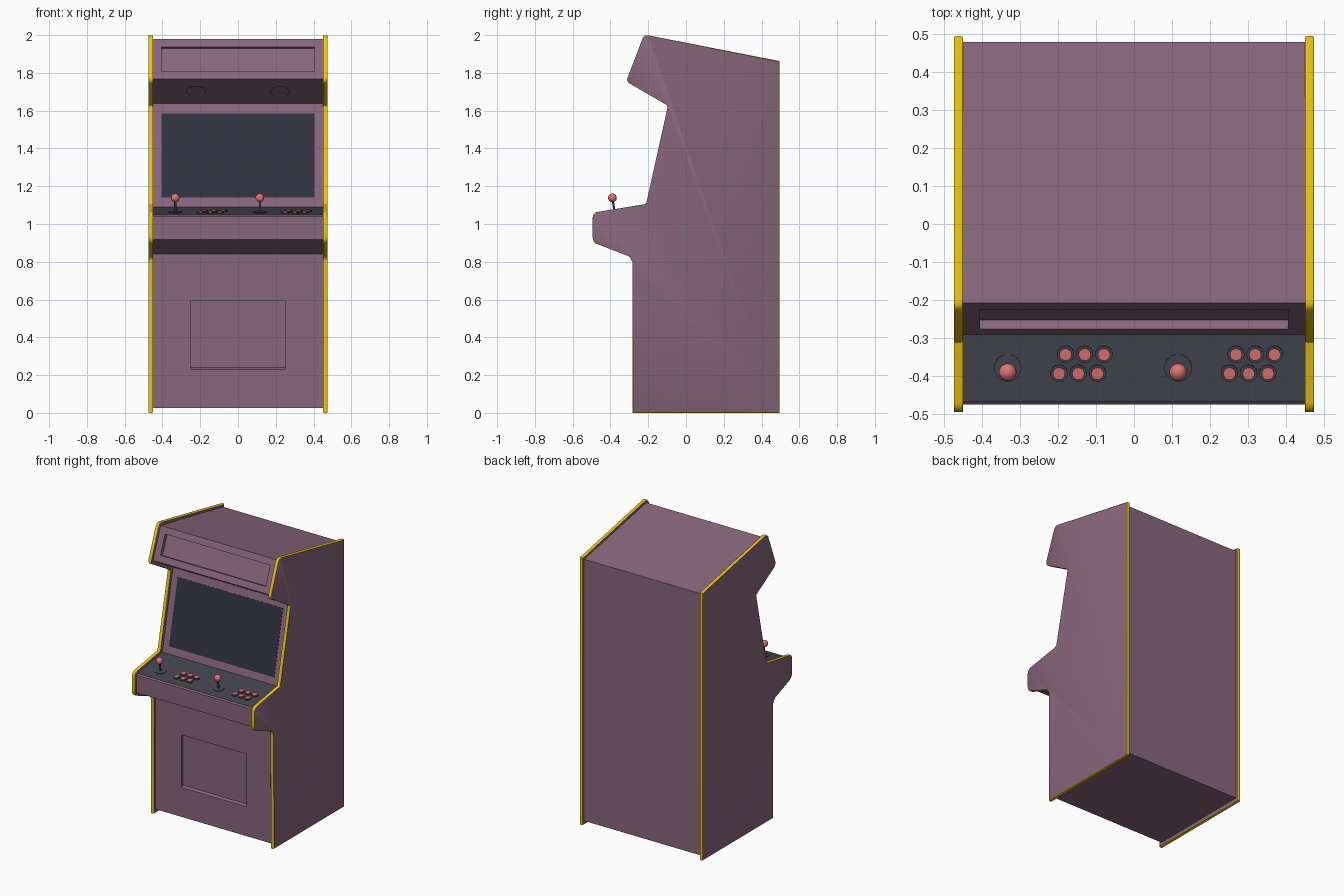
import bpy, bmesh, math
from mathutils import Matrix, Vector

if "Cube" in bpy.data.objects:
    bpy.data.objects.remove(bpy.data.objects["Cube"])


def material(name, rgb):
    m = bpy.data.materials.new(name)
    m.diffuse_color = (*rgb, 1)
    m.use_nodes = True
    m.node_tree.nodes["Principled BSDF"].inputs["Base Color"].default_value = m.diffuse_color
    return m


PURPLE = material("purple", (0.25, 0.135, 0.205))
YELLOW = material("yellow", (0.85, 0.56, 0.005))
CHARCOAL = material("charcoal", (0.058, 0.06, 0.078))
GLASS = material("glass", (0.032, 0.032, 0.052))
RED = material("red", (0.75, 0.17, 0.17))


def finish(name, bm, mats, smooth=False, matrix=None):
    bmesh.ops.recalc_face_normals(bm, faces=bm.faces[:])
    me = bpy.data.meshes.new(name)
    bm.to_mesh(me)
    bm.free()
    ob = bpy.data.objects.new(name, me)
    bpy.context.collection.objects.link(ob)
    for m in mats:
        me.materials.append(m)
    if matrix is not None:
        ob.matrix_world = matrix
    if smooth:
        bpy.ops.object.select_all(action='DESELECT')
        ob.select_set(True)
        bpy.context.view_layer.objects.active = ob
        bpy.ops.object.shade_smooth_by_angle(angle=math.radians(35))
    return ob


def prism(pts, x0, x1):
    """Side profile (y, z) extruded along x; returns bmesh, caps, side faces."""
    bm = bmesh.new()
    a = [bm.verts.new((x0, y, z)) for y, z in pts]
    b = [bm.verts.new((x1, y, z)) for y, z in pts]
    n = len(pts)
    caps = [bm.faces.new(a), bm.faces.new(b[::-1])]
    sides = [bm.faces.new((a[i], b[i], b[(i + 1) % n], a[(i + 1) % n])) for i in range(n)]
    return bm, caps, sides


def rounded(corners, steps=5):
    """Round every corner (y, z, d) that has a tangent distance d."""
    out = []
    for i, (y, z, d) in enumerate(corners):
        p = Vector((y, z))
        if not d:
            out.append(p)
            continue
        q = Vector(corners[i - 1][:2])
        r = Vector(corners[(i + 1) % len(corners)][:2])
        s, e = p + (q - p).normalized() * d, p + (r - p).normalized() * d
        for k in range(steps + 1):
            t = k / steps
            out.append(s * (1 - t) ** 2 + p * 2 * t * (1 - t) + e * t * t)
    return out


def frame(a, b, t=0.5):
    """Local frame on a body face from a to b: y along the face, z outward."""
    dy, dz = b[0] - a[0], b[1] - a[1]
    return (Matrix.Translation((0, a[0] + dy * t, a[1] + dz * t))
            @ Matrix.Rotation(math.atan2(dz, dy), 4, 'X'))


def box(name, fr, w, h, d, mat):
    bm = bmesh.new()
    bmesh.ops.create_cube(bm, size=1)
    bmesh.ops.scale(bm, vec=(w, h, d), verts=bm.verts)
    return finish(name, bm, [mat], matrix=fr)


def disc(name, fr, u, v, r, h0, h1, mat, segs=24):
    bm = bmesh.new()
    bmesh.ops.create_cone(bm, cap_ends=True, segments=segs, radius1=r, radius2=r, depth=h1 - h0)
    return finish(name, bm, [mat], True, fr @ Matrix.Translation((u, v, (h0 + h1) / 2)))


# Side panels with yellow edge trim
outline = rounded([
    (-0.284, 0, 0), (0.494, 0, 0), (0.494, 1.863, 0), (-0.222, 2.003, 0.024),
    (-0.317, 1.755, 0.022), (-0.096, 1.626, 0.006), (-0.211, 1.106, 0.006),
    (-0.494, 1.06, 0.026), (-0.494, 0.903, 0.026), (-0.284, 0.822, 0.022)])
for name, x0, x1 in (("left_side_panel", -0.473, -0.45), ("right_side_panel", 0.45, 0.473)):
    bm, caps, sides = prism(outline, x0, x1)
    for f in sides:
        f.material_index = 1
    rim = list({e for f in caps for e in f.edges})
    bmesh.ops.bevel(bm, geom=rim, offset=0.004, segments=2, profile=0.5,
                    affect='EDGES', material=1)
    finish(name, bm, [PURPLE, YELLOW], True)

# Cabinet body, inset inside the side panels
FOOT, HOOD_IN, NOSE, TOP = (-0.19, 1.09), (-0.073, 1.637), (-0.292, 1.768), (-0.208, 1.98)
LIP = (-0.467, 1.048)
profile = [(-0.265, 0.025), (0.478, 0.025), (0.478, 1.848), TOP, NOSE, HOOD_IN, FOOT,
           LIP, (-0.475, 1.04), (-0.475, 0.917), (-0.265, 0.84)]
bm, caps, sides = prism(profile, -0.45, 0.45)
sides[6].material_index = 1
body = finish("cabinet_body", bm, [PURPLE, CHARCOAL])

marquee = frame(NOSE, TOP, 0.5)
hood = frame(HOOD_IN, NOSE, 0.49)
screen_face = frame(FOOT, HOOD_IN, 0.498)
deck = frame(LIP, FOOT, 0.0)
door = frame((-0.265, 0.22), (-0.265, 0.596))

# Recesses: marquee, coin door with sloped sill, two speakers
cutters = [box("marquee_cutter", marquee, 0.81, 0.138, 0.05, PURPLE)]
coin = box("coin_door_cutter", door, 0.5, 0.376, 0.03, PURPLE)
for v in coin.data.vertices:
    if v.co.y < 0:
        v.co.y += 0.01 * (1 if v.co.z < 0 else -1) + 0.01
cutters.append(coin)
for s in (-1, 1):
    cutters.append(disc("speaker_cutter", hood, s * 0.223, 0, 0.051, -0.005, 0.01, PURPLE, 32))
bpy.context.view_layer.update()
bpy.context.view_layer.objects.active = body
for c in cutters:
    c.hide_render = True
    mod = body.modifiers.new("recess", 'BOOLEAN')
    mod.operation, mod.solver, mod.object = 'DIFFERENCE', 'EXACT', c
    bpy.ops.object.modifier_apply(modifier=mod.name)
for c in cutters:
    bpy.data.objects.remove(c)

# Screen
box("screen", screen_face, 0.81, 0.456, 0.004, GLASS)


# Controls for two players, placed on the sloped deck
def on_deck(y):
    return (y - LIP[0]) / math.cos(math.atan2(FOOT[1] - LIP[1], FOOT[0] - LIP[0]))


for player, dx in (("left", 0), ("right", 0.448)):
    u, v = -0.332 + dx, on_deck(-0.378)
    disc(player + "_stick_base", deck, u, v, 0.036, -0.002, 0.004, CHARCOAL, 32)
    disc(player + "_stick_shaft", deck, u, v, 0.006, 0, 0.07, CHARCOAL, 16)
    bm = bmesh.new()
    bmesh.ops.create_uvsphere(bm, u_segments=24, v_segments=14, radius=0.023)
    finish(player + "_stick_ball", bm, [RED], True, deck @ Matrix.Translation((u, v, 0.078)))
    for row, (x, y) in enumerate(((-0.18, -0.342), (-0.197, -0.392))):
        for i in range(3):
            bx, by = x + dx + 0.0505 * i, on_deck(y)
            disc(player + "_button_ring", deck, bx, by, 0.0225, -0.002, 0.005, CHARCOAL)
            disc(player + "_button", deck, bx, by, 0.016, 0, 0.01, RED)
